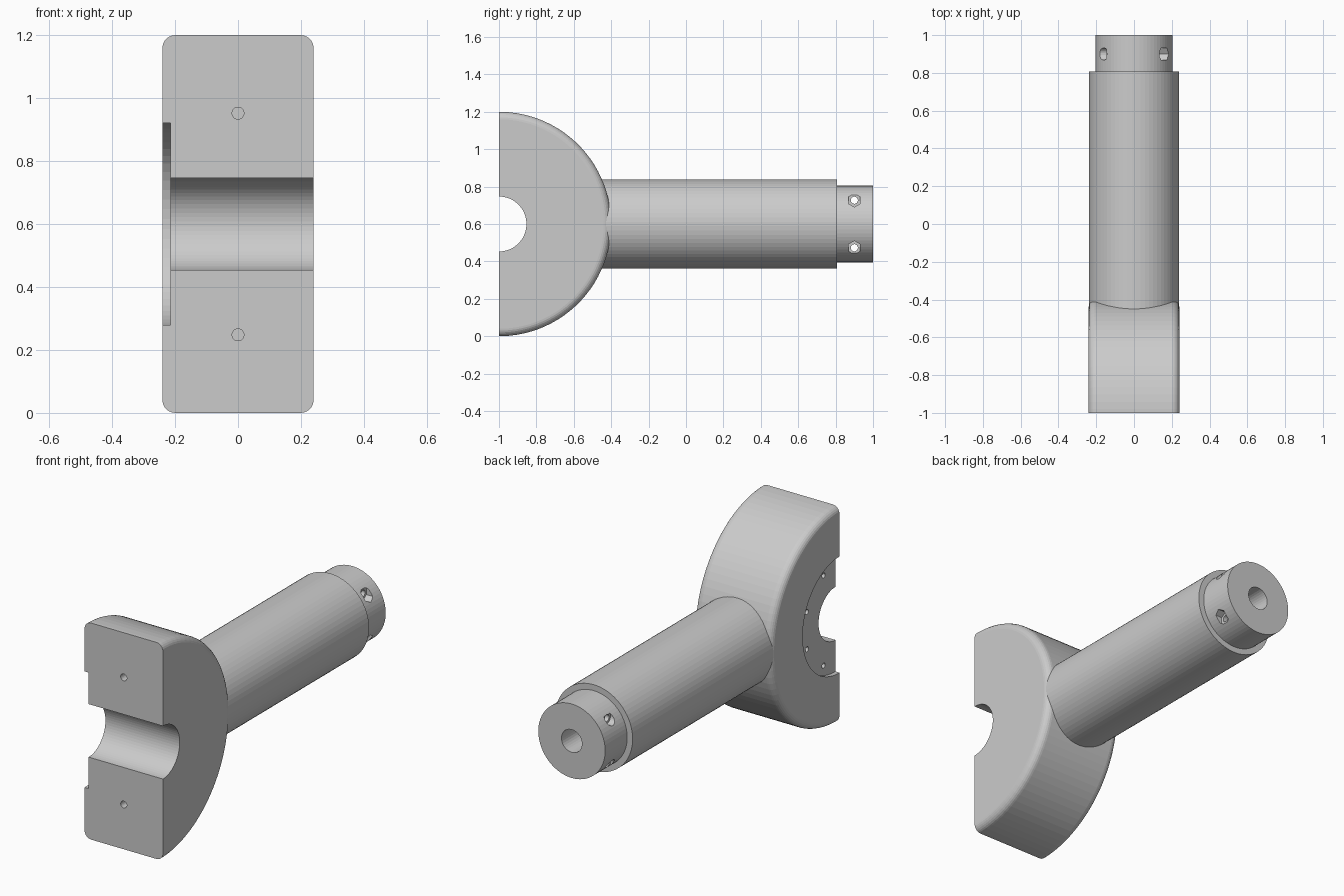
import bpy, bmesh
from math import pi, sin, cos, radians
from mathutils import Matrix, Vector

if "Cube" in bpy.data.objects:
    bpy.data.objects.remove(bpy.data.objects["Cube"])

CZ = 0.6      # height of the shared centre line
R = 0.6       # clamp radius
HALF = 0.24   # clamp half width


def make_object(name, bm):
    bmesh.ops.remove_doubles(bm, verts=bm.verts, dist=1e-5)
    bmesh.ops.recalc_face_normals(bm, faces=bm.faces)
    mesh = bpy.data.meshes.new(name)
    bm.to_mesh(mesh)
    bm.free()
    obj = bpy.data.objects.new(name, mesh)
    bpy.context.collection.objects.link(obj)
    return obj


def lathe(name, profile, axis, origin, steps=64, turn=None):
    """Revolve (radius, distance) points around the x or y axis."""
    bm = bmesh.new()
    # Half a step of turn keeps vertices off the symmetry planes
    phase = Matrix.Rotation(pi / steps if turn is None else turn, 4, 'Z')
    verts = [bm.verts.new(phase @ Vector((r, 0, t))) for r, t in profile]
    edges = [bm.edges.new(pair) for pair in zip(verts, verts[1:])]
    bmesh.ops.spin(bm, geom=verts + edges, cent=(0, 0, 0), axis=(0, 0, 1),
                   angle=2 * pi, steps=steps, use_duplicate=False)
    rot = Matrix.Rotation(pi / 2, 4, 'Y') if axis == 'x' else Matrix.Rotation(-pi / 2, 4, 'X')
    bm.transform(Matrix.Translation(origin) @ rot)
    return make_object(name, bm)


def rod(name, radius, start, end, axis, origin, steps=64, turn=None):
    return lathe(name, [(0, start), (radius, start), (radius, end), (0, end)],
                 axis, origin, steps, turn)


def combine(target, other, operation):
    other.hide_render = True
    mod = target.modifiers.new(operation, 'BOOLEAN')
    mod.operation = operation
    mod.solver = 'EXACT'
    mod.object = other
    bpy.context.view_layer.objects.active = target
    bpy.ops.object.modifier_apply(modifier=mod.name)
    bpy.data.objects.remove(other)


# Clamp: disc with rounded rims (sliced in half at the end)
FILLET = 0.04
arc = [radians(15 * i) for i in range(7)]
rim = [(R - FILLET + FILLET * sin(a), -HALF + FILLET - FILLET * cos(a)) for a in arc]
rim += [(r, -t) for r, t in reversed(rim)]
clamp_handle = lathe("clamp_handle", [(0, -HALF)] + rim + [(0, HALF)],
                     'x', (0, -1, CZ), steps=96)

# Round handle with a stepped-down end
shaft = lathe("shaft", [(0, -0.6), (0.238, -0.6), (0.238, 0.807),
                        (0.205, 0.807), (0.205, 1), (0, 1)], 'y', (0, 0, CZ))
combine(clamp_handle, shaft, 'UNION')

# Flange recess, cross bore, and blind bore in the handle end
cutters = [
    rod("flange_recess", 0.322, -0.5, -0.215, 'x', (0, -1, CZ)),
    rod("cross_bore", 0.147, -0.6, 0.5, 'x', (0, -1, CZ)),
    rod("end_bore", 0.063, 0.5, 1.1, 'y', (0, 0, CZ), 32),
]

# Screw holes around the flange recess
for angle in (-67.5, -22.5, 22.5, 67.5):
    a = radians(angle)
    cutters.append(rod("flange_hole", 0.014, -0.3, -0.1, 'x',
                       (0, -1 + 0.27 * cos(a), CZ + 0.27 * sin(a)), 16))

for side in (-1, 1):
    # Dowel holes in the flat front
    cutters.append(rod("dowel_hole", 0.019, -1.1, -0.85, 'y',
                       (0, 0, CZ + side * 0.352), 20))
    # Cross bolts: through hole, round head pocket, hexagonal nut pocket
    spot = (0, 0.9, CZ + side * 0.127)
    cutters.append(rod("bolt_hole", 0.019, -0.3, 0.3, 'x', spot, 20))
    cutters.append(rod("head_pocket", 0.032, -0.35, -0.145, 'x', spot, 24))
    cutters.append(rod("nut_pocket", 0.0365, 0.135, 0.35, 'x', spot, 6, turn=0))

# Flat front slice
bm = bmesh.new()
bmesh.ops.create_cube(bm, size=2, matrix=Matrix.Translation((0, -2, CZ)))
cutters.append(make_object("front_slice", bm))

for cutter in cutters:
    combine(clamp_handle, cutter, 'DIFFERENCE')
